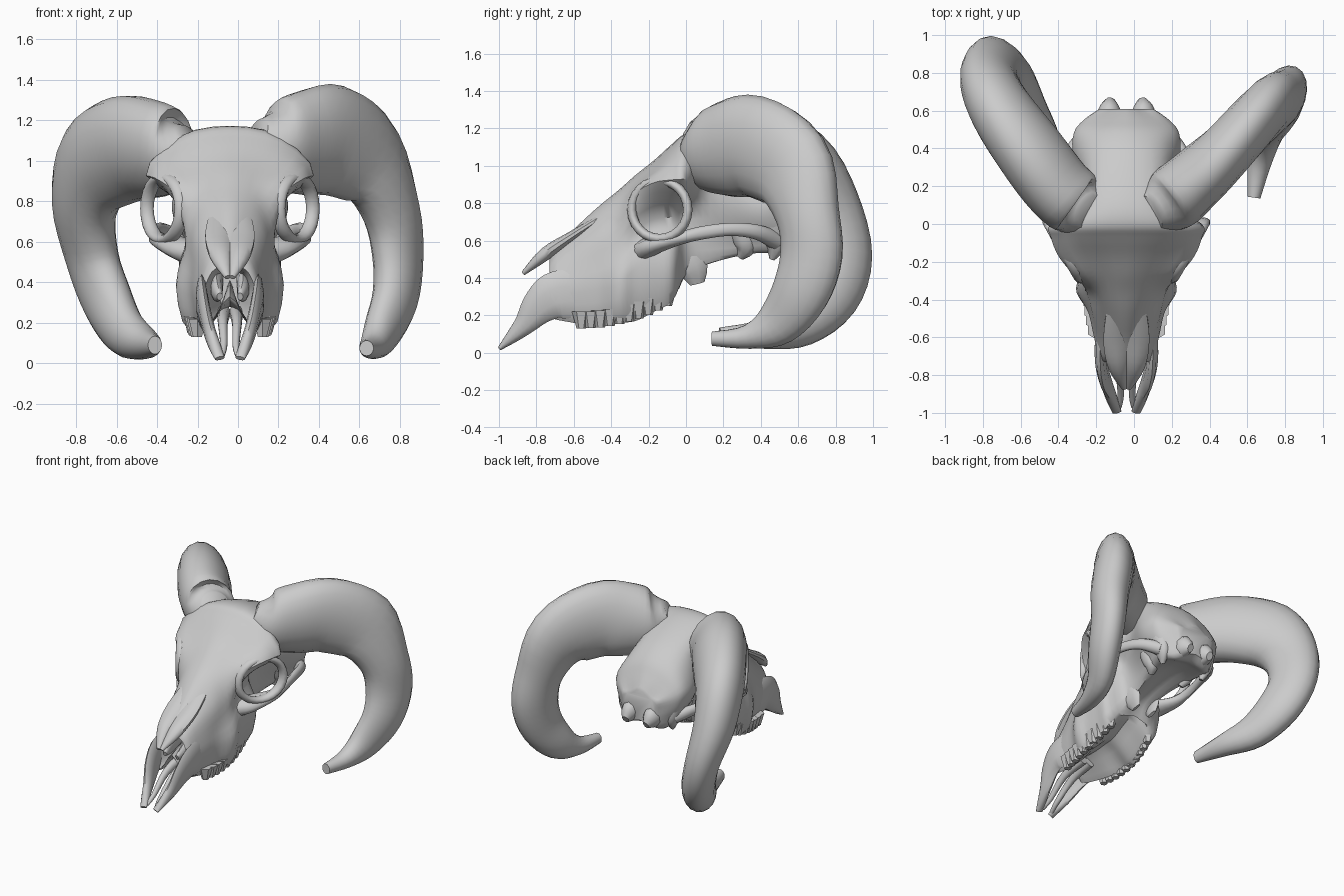
import bpy, bmesh
from math import cos, sin, tau, radians
from mathutils import Vector, Matrix

cube = bpy.data.objects.get("Cube")
if cube:
    bpy.data.objects.remove(cube, do_unlink=True)

bone = bpy.data.materials.new("grey_bone")
bone.use_nodes = True
bone.diffuse_color = (0.6, 0.6, 0.6, 1)
bone.node_tree.nodes["Principled BSDF"].inputs["Base Color"].default_value = (0.6, 0.6, 0.6, 1)

SKULL_X = -0.04


def spline(rows, steps, closed=False):
    """Smooth curve through tuples of any length."""
    rows = [Vector(r) for r in rows]
    n = len(rows)
    get = (lambda i: rows[i % n]) if closed else (lambda i: rows[max(0, min(n - 1, i))])
    out = []
    for i in range(n if closed else n - 1):
        p, a, b, q = (get(i + k) for k in (-1, 0, 1, 2))
        for j in range(steps):
            t = j / steps
            out.append(a + ((b - p) * t + (p * 2 - a * 5 + b * 4 - q) * t * t
                            + (a * 3 - p - b * 3 + q) * t ** 3) * 0.5)
    if not closed:
        out.append(rows[-1])
    return out


def finish(name, bm, mirror=False, x=0.0):
    bmesh.ops.recalc_face_normals(bm, faces=bm.faces)
    mesh = bpy.data.meshes.new(name)
    bm.to_mesh(mesh)
    bm.free()
    mesh.materials.append(bone)
    obj = bpy.data.objects.new(name, mesh)
    bpy.context.collection.objects.link(obj)
    obj.location.x = x
    if mirror:
        obj.modifiers.new("mirror", 'MIRROR')
    bpy.ops.object.select_all(action='DESELECT')
    obj.select_set(True)
    bpy.context.view_layer.objects.active = obj
    bpy.ops.object.shade_smooth_by_angle(angle=radians(50))
    return obj


def skin(rings, closed=False):
    """Bridge equal rings of points into one surface."""
    bm = bmesh.new()
    loops = [[bm.verts.new(p) for p in ring] for ring in rings]
    pairs = list(zip(loops, loops[1:]))
    if closed:
        pairs.append((loops[-1], loops[0]))
    else:
        bm.faces.new(loops[0])
        bm.faces.new(loops[-1])
    for a, b in pairs:
        for i in range(len(a)):
            j = (i + 1) % len(a)
            bm.faces.new((a[i], a[j], b[j], b[i]))
    return bm


def tube(name, path, side=((1, 0, 0), (1, 0, 0)), closed=False, mirror=True,
         x=SKULL_X, steps=4, sides=10):
    """Tube along (x, y, z, height radius, side radius) points."""
    pts = spline(path, steps, closed)
    pos = [Vector(p[:3]) for p in pts]
    n = len(pts)
    rings = []
    for i, p in enumerate(pts):
        if closed:
            tan = pos[(i + 1) % n] - pos[i - 1]
        else:
            tan = pos[min(n - 1, i + 1)] - pos[max(0, i - 1)]
        tan.normalize()
        across = Vector(side[0]).lerp(Vector(side[1]), i / n)
        across = (across - tan * across.dot(tan)).normalized()
        up = tan.cross(across)
        rings.append([pos[i] + up * (p[3] * cos(k * tau / sides))
                      + across * (p[4] * sin(k * tau / sides)) for k in range(sides)])
    return finish(name, skin(rings, closed), mirror, x)


# Horns, each with its own sweep
tube("left_horn", [
    (.09, .06, 1.12, .1, .1), (.19, .12, 1.08, .21, .17), (.32, .23, 1.09, .26, .165),
    (.48, .38, 1.1, .275, .15), (.655, .565, .985, .25, .14), (.76, .65, .74, .18, .13),
    (.79, .67, .52, .175, .115), (.775, .61, .32, .16, .105), (.71, .49, .16, .125, .085),
    (.665, .33, .085, .065, .065), (.635, .14, .075, .038, .035)],
    side=((.8, -.6, -.1), (1, -.25, 0)), mirror=False, x=0, sides=18)
tube("right_horn", [
    (-.22, .06, 1.1, .1, .1), (-.29, .1, 1.05, .2, .17), (-.4, .19, 1.06, .245, .18),
    (-.55, .385, 1.06, .265, .18), (-.7, .6, .97, .25, .165), (-.76, .75, .77, .2, .145),
    (-.72, .83, .52, .175, .12), (-.645, .77, .31, .165, .115), (-.56, .61, .16, .13, .1),
    (-.46, .42, .1, .08, .075), (-.41, .18, .09, .045, .035)],
    side=((-.75, -.65, -.35), (-1, -.3, 0)), mirror=False, x=0, sides=18)

# Skull: y, top, shoulder width, brow width and height, middle width,
# cheek width and height, bottom
sections = [
    (-.5, .5, .03, .06, .42, .06, .05, .35, .28),
    (-.73, .53, .05, .09, .45, .12, .13, .32, .2),
    (-.6, .66, .08, .13, .55, .16, .17, .32, .16),
    (-.47, .78, .1, .17, .63, .19, .2, .34, .15),
    (-.36, .87, .13, .2, .71, .22, .265, .37, .16),
    (-.27, .95, .16, .28, .85, .21, .25, .45, .17),
    (-.17, 1.03, .21, .36, .91, .19, .25, .52, .22),
    (-.07, 1.12, .25, .4, .925, .17, .245, .53, .28),
    (0, 1.17, .25, .4, .93, .15, .14, .6, .42),
    (.13, 1.16, .2, .21, .95, .18, .13, .6, .48),
    (.35, 1.07, .18, .27, .85, .27, .2, .6, .53),
    (.48, .98, .17, .27, .82, .27, .23, .62, .53),
    (.55, .89, .14, .22, .78, .22, .19, .61, .52),
    (.61, .8, .08, .14, .74, .13, .12, .6, .55)]
rings = []
for y, top, ws, wb, zb, wm, wl, zl, low in spline(sections, 4):
    palate = low + (.13 if y < -.05 else .02)
    half = [(ws, top - .05), (wb, zb), (wm, (zb + zl) / 2), (wl, zl), (wl * .75, low)]
    outline = [(0, top)] + half + [(0, palate)] + [(-x, z) for x, z in reversed(half)]
    rings.append([(x, y, z) for x, z in spline(outline, 3, True)])
finish("skull", skin(rings), x=SKULL_X)

# Eye socket rims and cheek arches
rim = [(.325 + .085 * cos(a), -.14 + .15 * cos(a), .765 + .155 * sin(a), .025, .035)
       for a in (i * tau / 12 for i in range(12))]
tube("eye_socket_rims", rim, closed=True, steps=2)
tube("cheek_arches", [
    (.17, -.26, .53, .06, .04), (.26, -.17, .575, .05, .08), (.35, -.04, .61, .035, .05),
    (.37, .08, .64, .035, .025), (.35, .24, .66, .035, .025), (.3, .38, .645, .04, .03),
    (.2, .48, .6, .05, .05)])

# Nose bones and forked upper jaw
tube("nose_bones", [
    (.05, -.42, .745, .02, .05), (.06, -.6, .632, .025, .065),
    (.045, -.75, .53, .035, .055), (.012, -.87, .425, .012, .014)])
tube("jaw_prongs", [
    (.14, -.5, .31, .12, .02), (.14, -.68, .31, .13, .03), (.125, -.78, .25, .1, .03),
    (.1, -.86, .155, .06, .03), (.075, -.93, .085, .035, .03), (.05, -.995, .025, .012, .025)])
tube("inner_prongs", [
    (.03, -.55, .25, .04, .035), (.035, -.75, .2, .03, .025),
    (.03, -.9, .09, .02, .018), (.04, -.97, .04, .012, .015)])
tube("nasal_scrolls", [
    (.06, -.52, .42, .07, .03), (.065, -.66, .36, .06, .03), (.05, -.74, .33, .02, .015)])

# Jagged ridges of cheek teeth along both sides of the palate
bm = bmesh.new()
for i in range(10):
    t = i / 9
    spot = Vector((.16 + .03 * sin(t * 3), -.56 + .46 * t, .175 + .12 * t * t))
    bmesh.ops.create_cone(bm, cap_ends=True, segments=6, radius1=.025, radius2=.05,
                          depth=.09, matrix=Matrix.Translation(spot))
finish("cheek_teeth", bm, True, SKULL_X)

# Underside plates and the rough processes at the back of the skull
tube("palate_wings", [
    (.09, -.06, .56, .12, .03), (.09, .03, .46, .09, .025), (.07, .06, .37, .04, .012)])
tube("ear_bones", [
    (.16, .3, .66, .07, .06), (.15, .32, .57, .06, .05), (.13, .29, .51, .02, .02)])
tube("neck_processes", [
    (.2, .46, .68, .08, .06), (.19, .48, .58, .06, .04), (.17, .46, .5, .015, .015)])
tube("neck_joints", [
    (.09, .52, .63, .08, .07), (.09, .6, .6, .075, .06), (.085, .655, .57, .03, .025)])
